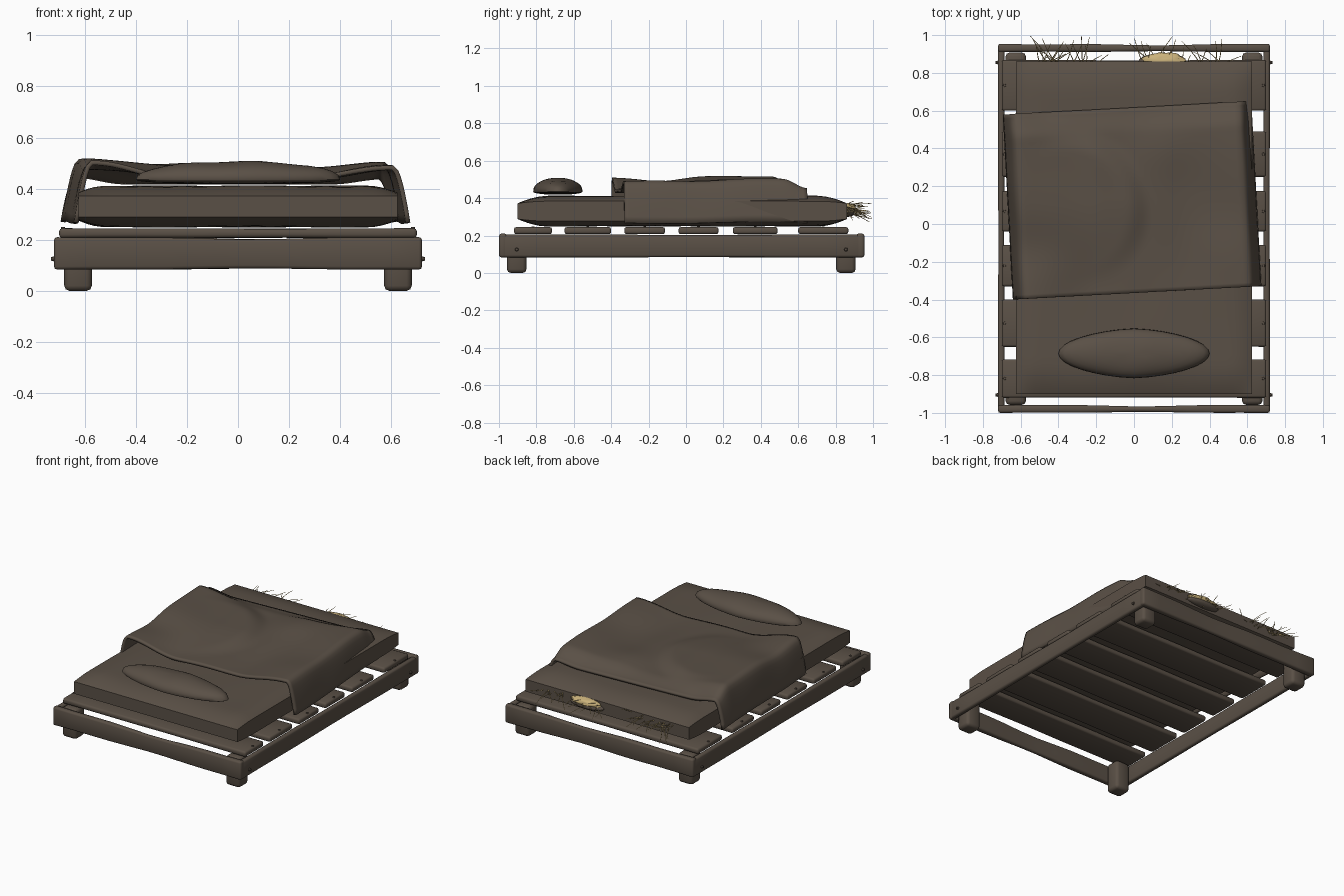
import bpy, bmesh, math, random
from mathutils import Vector, Matrix

if "Cube" in bpy.data.objects:
    bpy.data.objects.remove(bpy.data.objects["Cube"])
random.seed(4)


def material(name, col):
    m = bpy.data.materials.new(name)
    m.diffuse_color = (*col, 1)
    m.use_nodes = True
    m.node_tree.nodes["Principled BSDF"].inputs["Base Color"].default_value = m.diffuse_color
    return m


BROWN = material("dull_brown", (0.102, 0.080, 0.061))
STRAW = material("straw_yellow", (0.60, 0.45, 0.20))


def finish(bm, name, mat, angle=40):
    bmesh.ops.recalc_face_normals(bm, faces=bm.faces)
    me = bpy.data.meshes.new(name)
    bm.to_mesh(me)
    bm.free()
    ob = bpy.data.objects.new(name, me)
    bpy.context.collection.objects.link(ob)
    me.materials.append(mat)
    bpy.ops.object.select_all(action='DESELECT')
    ob.select_set(True)
    bpy.context.view_layer.objects.active = ob
    bpy.ops.object.shade_smooth_by_angle(angle=math.radians(angle))
    return ob


def board(name, lo, hi, warp=0.004, bevel=0.012):
    """Rounded, slightly worn board between two corners."""
    lo, hi = Vector(lo), Vector(hi)
    size, mid = hi - lo, (lo + hi) / 2
    ax = max(range(3), key=lambda i: size[i])
    bm = bmesh.new()
    bmesh.ops.create_cube(bm, size=1)
    for v in bm.verts:
        v.co = Vector(v.co[i] * size[i] for i in range(3)) + mid
    bmesh.ops.bevel(bm, geom=bm.edges[:], offset=min(bevel, min(size) * 0.35),
                    segments=2, profile=0.5, affect='EDGES')
    if warp:
        for k in range(1, 10):
            p = lo.copy()
            p[ax] = lo[ax] + size[ax] * k / 10
            n = Vector((0, 0, 0))
            n[ax] = 1
            bmesh.ops.bisect_plane(bm, geom=bm.verts[:] + bm.edges[:] + bm.faces[:],
                                   plane_co=p, plane_no=n)
        ph = random.uniform(0, 6)
        for v in bm.verts:
            t = (v.co[ax] - lo[ax]) / size[ax]
            w = math.sin(math.pi * t) * (0.6 + 0.4 * math.sin(12 * t + ph))
            for i in range(3):
                if i != ax:
                    v.co[i] -= warp * w * (1 if v.co[i] > mid[i] else -0.6)
    return finish(bm, name, BROWN, 50)


def nail(name, pos, axis):
    bm = bmesh.new()
    rot = Vector((0, 0, 1)).rotation_difference(Vector(axis)).to_matrix().to_4x4()
    bmesh.ops.create_cone(bm, cap_ends=True, segments=8, radius1=0.011, radius2=0.007,
                          depth=0.016, matrix=Matrix.Translation(pos) @ rot)
    finish(bm, name, BROWN)


# frame: rails, legs and rail nails
board("front_rail", (-0.72, -1.0, 0.083), (0.72, -0.957, 0.21), 0.009)
board("back_rail", (-0.72, 0.910, 0.083), (0.72, 0.954, 0.21), 0.009)
for s, side in ((-1, "left"), (1, "right")):
    xs = sorted((s * 0.685, s * 0.72))
    board(side + "_rail", (xs[0], -0.985, 0.083), (xs[1], 0.94, 0.205), 0.003)
    xs = sorted((s * 0.572, s * 0.68))
    for y, end in ((-0.905, "front"), (0.855, "back")):
        board(f"{end}_{side}_leg", (xs[0], y - 0.052, 0), (xs[1], y + 0.052, 0.205), 0, 0.02)
        nail(f"{end}_{side}_rail_nail", (s * 0.724, y, 0.125), (s, 0, 0))

# slats with a nail at each end
SLATS = [(-0.92, -0.716), (-0.65, -0.40), (-0.33, -0.112), (-0.04, 0.174), (0.25, 0.49), (0.60, 0.868)]
for i, (a, b) in enumerate(SLATS):
    board(f"slat_{i + 1}", (-0.70, a, 0.207), (0.70, b, 0.245), 0.003)
    for s in (-1, 1):
        nail(f"slat_nail_{i + 1}_{s}", (s * 0.685, (a + b) / 2, 0.241), (0, 0, 1))

# mattress: padded slab with upright edges
bm = bmesh.new()
NX, NY = 28, 36
layers = []
for sgn in (1, -1):
    grid = []
    for i in range(NX + 1):
        row = []
        for j in range(NY + 1):
            # points crowd toward the edges
            x = -0.625 * math.cos(math.pi * i / NX)
            y = -0.02 - 0.88 * math.cos(math.pi * j / NY)
            fx = 1 - (1 - min((0.625 - abs(x)) / 0.12, 1)) ** 2
            fy = 1 - (1 - min((0.88 - abs(y + 0.02)) / 0.17, 1)) ** 2
            f = (0.3 + 0.7 * fx) * fy
            lump = 0.003 * math.sin(9 * x + 1) * math.sin(7 * y)
            row.append(bm.verts.new((x, y, 0.33 + sgn * (0.042 + 0.038 * f) + lump * f)))
        grid.append(row)
    layers.append(grid)
    for i in range(NX):
        for j in range(NY):
            bm.faces.new((grid[i][j], grid[i + 1][j], grid[i + 1][j + 1], grid[i][j + 1]))


def rim(g):
    return ([g[i][0] for i in range(NX)] + [g[NX][j] for j in range(NY)]
            + [g[i][NY] for i in range(NX, 0, -1)] + [g[0][j] for j in range(NY, 0, -1)])


top, low = rim(layers[0]), rim(layers[1])
for k in range(len(top)):
    n = (k + 1) % len(top)
    bm.faces.new((top[k], top[n], low[n], low[k]))
finish(bm, "mattress", BROWN, 35)

# pillow: flat-bottomed lens with drawn-out ends
bm = bmesh.new()
bmesh.ops.create_uvsphere(bm, u_segments=32, v_segments=16, radius=1)
for v in bm.verts:
    x, y, z = v.co
    zz = 0.435 + (0.072 if z > 0 else 0.017) * math.copysign(abs(z) ** 0.85, z)
    v.co = (0.4 * x, -0.685 + 0.132 * y * (1 - 0.12 * abs(x)), zz + 0.003 * math.sin(9 * x) * max(z, 0))
finish(bm, "pillow", BROWN, 50)


# blanket: rumpled sheet hanging over both sides, turned a little
def smooth(t):
    t = max(0, min(1, t))
    return t * t * (3 - 2 * t)


def blanket_height(x, y):
    back = smooth((y + 0.49) / 0.5)
    h = 0.438 + 0.012 * back
    side = 0.06 if x < 0 else 0.045
    h += side * smooth((abs(x) - 0.22) / 0.36)                # raised sides
    r = math.hypot(x + 0.33, (y + 0.04) * 0.95)
    h += 0.04 * (1 - smooth((r - 0.30) / 0.13)) * (1 - smooth((-x - 0.15) / 0.4)) * back
    h += 0.025 * math.exp(-((x - 0.2) ** 2 + (y - 0.28) ** 2) / 0.03)
    h += 0.004 * math.sin(11 * x + 3 * y) * math.cos(8 * y - 2 * x)
    h -= 0.02 * math.exp(-((x - 0.45) ** 2 + (y + 0.1) ** 2) / 0.04)
    h -= 0.02 * math.exp(-((y + 0.22) / 0.15) ** 2) * smooth((-x - 0.25) / 0.3)
    return h - (h - 0.425) * smooth((y - 0.36) / 0.13) * (1 - 0.3 * smooth((abs(x) - 0.4) / 0.2))


bm = bmesh.new()
MU, MV = 64, 44
TURN = Matrix.Rotation(math.radians(3.1), 3, 'Z')
rows = []
for i in range(MU + 1):
    u = 2 * i / MU - 1
    row = []
    for j in range(MV + 1):
        y = -0.49 + 0.98 * j / MV
        a, s = abs(u), math.copysign(1, u)
        if a < 0.75:
            x = s * 0.59 * a / 0.75
            z = blanket_height(x, y)
        else:
            t = (a - 0.75) / 0.25
            x = s * (0.59 + 0.06 * t ** 0.7 + 0.006 * math.sin(14 * y) * t * (1 - t))
            z0 = blanket_height(s * 0.59, y)
            z = z0 + (0.268 + 0.005 * math.sin(6 * y) - z0) * t ** 1.3
        p = TURN @ Vector((x, y, 0))
        row.append(bm.verts.new((p.x - 0.01, p.y + 0.125, z)))
    rows.append(row)
for i in range(MU):
    for j in range(MV):
        bm.faces.new((rows[i][j], rows[i + 1][j], rows[i + 1][j + 1], rows[i][j + 1]))
blanket = finish(bm, "blanket", BROWN, 60)
mod = blanket.modifiers.new("cloth_thickness", 'SOLIDIFY')
mod.thickness = 0.018
mod.offset = 0


# straw clump in a torn lip at the back seam
def blob(name, mat, centre, radii, rough):
    bm = bmesh.new()
    bmesh.ops.create_icosphere(bm, subdivisions=3, radius=1)
    for v in bm.verts:
        k = random.uniform(1 - rough, 1 + rough)
        v.co = [centre[i] + radii[i] * k * v.co[i] for i in range(3)]
    finish(bm, name, mat, 60)


blob("straw_clump", STRAW, (0.155, 0.866, 0.347), (0.115, 0.042, 0.026), 0.1)
blob("torn_lip", BROWN, (0.15, 0.862, 0.325), (0.125, 0.042, 0.026), 0.03)


# loose bent stalks
def stalks(name, mat, count):
    cu = bpy.data.curves.new(name, 'CURVE')
    cu.dimensions = '3D'
    cu.bevel_depth = 0.0028
    cu.bevel_resolution = 0
    for _ in range(count):
        x = random.choice((random.uniform(-0.5, -0.2), random.uniform(0.0, 0.48), random.uniform(-0.55, 0.5)))
        p = Vector((x, 0.845, random.uniform(0.315, 0.36)))
        d = Vector((random.uniform(-0.11, 0.11), random.uniform(0.04, 0.15), random.uniform(-0.04, 0.04)))
        bend = Vector((random.uniform(-0.03, 0.03), 0, random.uniform(-0.03, 0.01)))
        sp = cu.splines.new('POLY')
        sp.points.add(3)
        for k in range(4):
            t = k / 3
            sp.points[k].co = (*(p + d * t + bend * t * t), 1)
            sp.points[k].radius = 1 - 0.5 * t
    ob = bpy.data.objects.new(name, cu)
    bpy.context.collection.objects.link(ob)
    cu.materials.append(mat)


stalks("straw_stalks", STRAW, 46)
